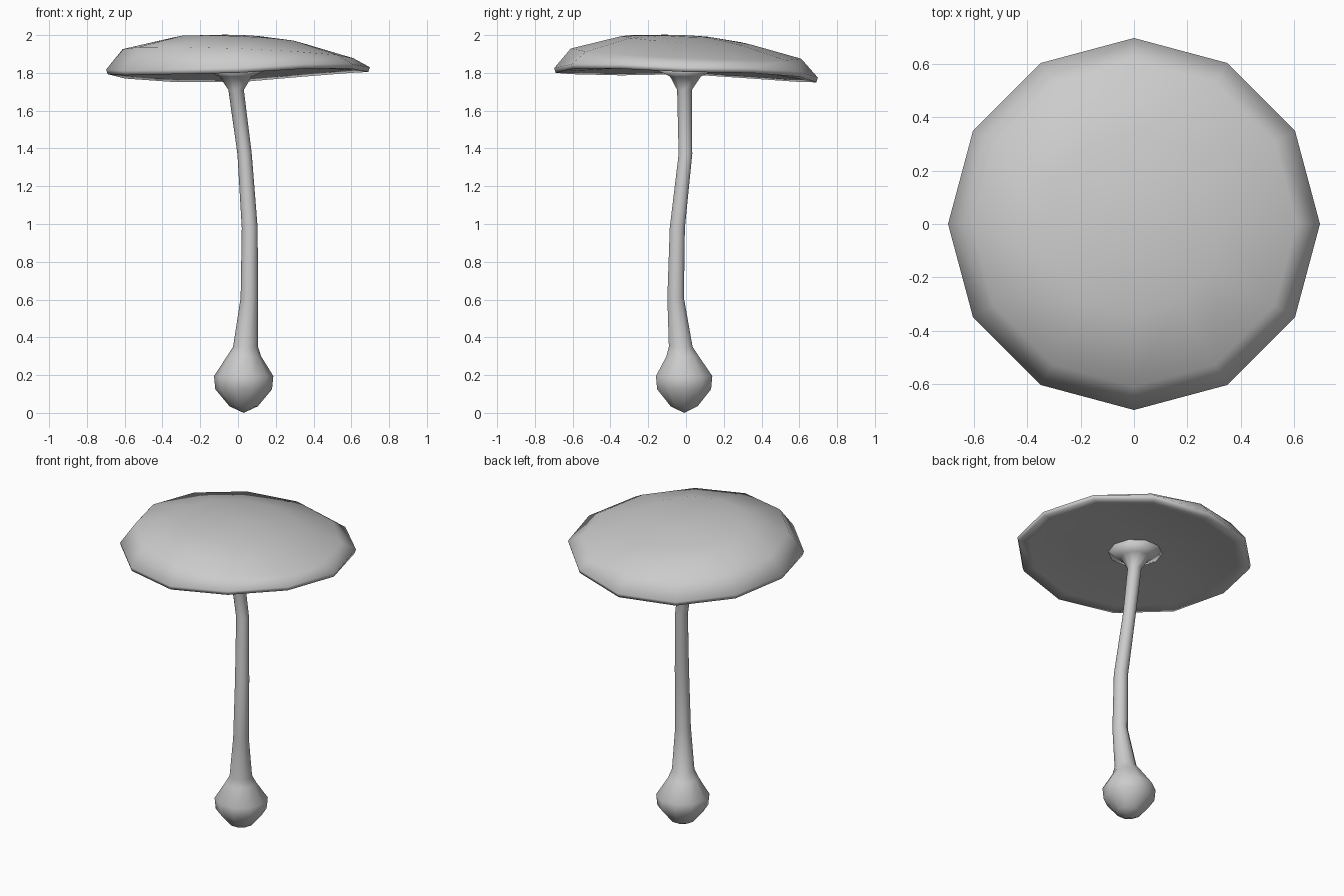
import bpy, bmesh
from math import cos, sin, tau

if "Cube" in bpy.data.objects:
    bpy.data.objects.remove(bpy.data.objects["Cube"])


def loft(name, rings, start, end):
    """Skin equal-length rings and close both ends to a point."""
    bm = bmesh.new()
    vs = [[bm.verts.new(p) for p in ring] for ring in rings]
    n = len(vs[0])
    for a, b in zip(vs, vs[1:]):
        for i in range(n):
            j = (i + 1) % n
            bm.faces.new((a[i], a[j], b[j], b[i]))
    for ring, tip in ((vs[0], start), (vs[-1], end)):
        t = bm.verts.new(tip)
        for i in range(n):
            bm.faces.new((ring[i], ring[(i + 1) % n], t))
    bmesh.ops.recalc_face_normals(bm, faces=bm.faces)
    me = bpy.data.meshes.new(name)
    bm.to_mesh(me)
    bm.free()
    for p in me.polygons:
        p.use_smooth = True
    ob = bpy.data.objects.new(name, me)
    bpy.context.collection.objects.link(ob)
    return ob


# Curving stem with bulbous foot: (x, y, z, radius)
stem_path = [
    (0.03, -0.01, 0.035, 0.075), (0.03, -0.01, 0.125, 0.15),
    (0.03, -0.01, 0.195, 0.157), (0.032, -0.018, 0.30, 0.09),
    (0.04, -0.028, 0.35, 0.066), (0.06, -0.055, 0.61, 0.046),
    (0.062, -0.046, 0.98, 0.042), (0.035, -0.003, 1.37, 0.038),
    (-0.01, -0.008, 1.71, 0.041), (-0.012, -0.003, 1.78, 0.085),
    (-0.01, 0.0, 1.815, 0.16),
]
N = 10
stem_rings = [[(x + r * cos(tau * i / N), y + r * sin(tau * i / N), z)
               for i in range(N)] for x, y, z, r in stem_path]
loft("stem", stem_rings, (0.03, -0.01, 0.0), (-0.01, 0, 1.84))

# Twelve-sided cap, tilted and with a wavy rim
S = 12
rim_z = [1.805, 1.80, 1.78, 1.75, 1.752, 1.77,
         1.793, 1.787, 1.793, 1.80, 1.822, 1.822]


def cap_ring(r, z, tx=0.0, ty=0.0, wave=0.0):
    pts = []
    for i in range(S):
        c, s = cos(tau * i / S), sin(tau * i / S)
        base = z + tx * c + ty * s
        pts.append((r * c, r * s, base + wave * (rim_z[i] - 1.79)))
    return pts


cap_rings = [
    cap_ring(0.16, 1.815),
    cap_ring(0.36, 1.82, wave=0.4),
    cap_ring(0.62, 1.80, wave=0.9),
    cap_ring(0.69, 1.79, wave=1.0),
    cap_ring(0.698, 1.815, wave=1.0),
    cap_ring(0.61, 1.902, -0.024, -0.027),
    cap_ring(0.34, 1.973, -0.015, -0.022),
    cap_ring(0.13, 1.995, -0.004, -0.006),
]
loft("cap", cap_rings, (0, 0, 1.82), (-0.01, -0.01, 2.0))
